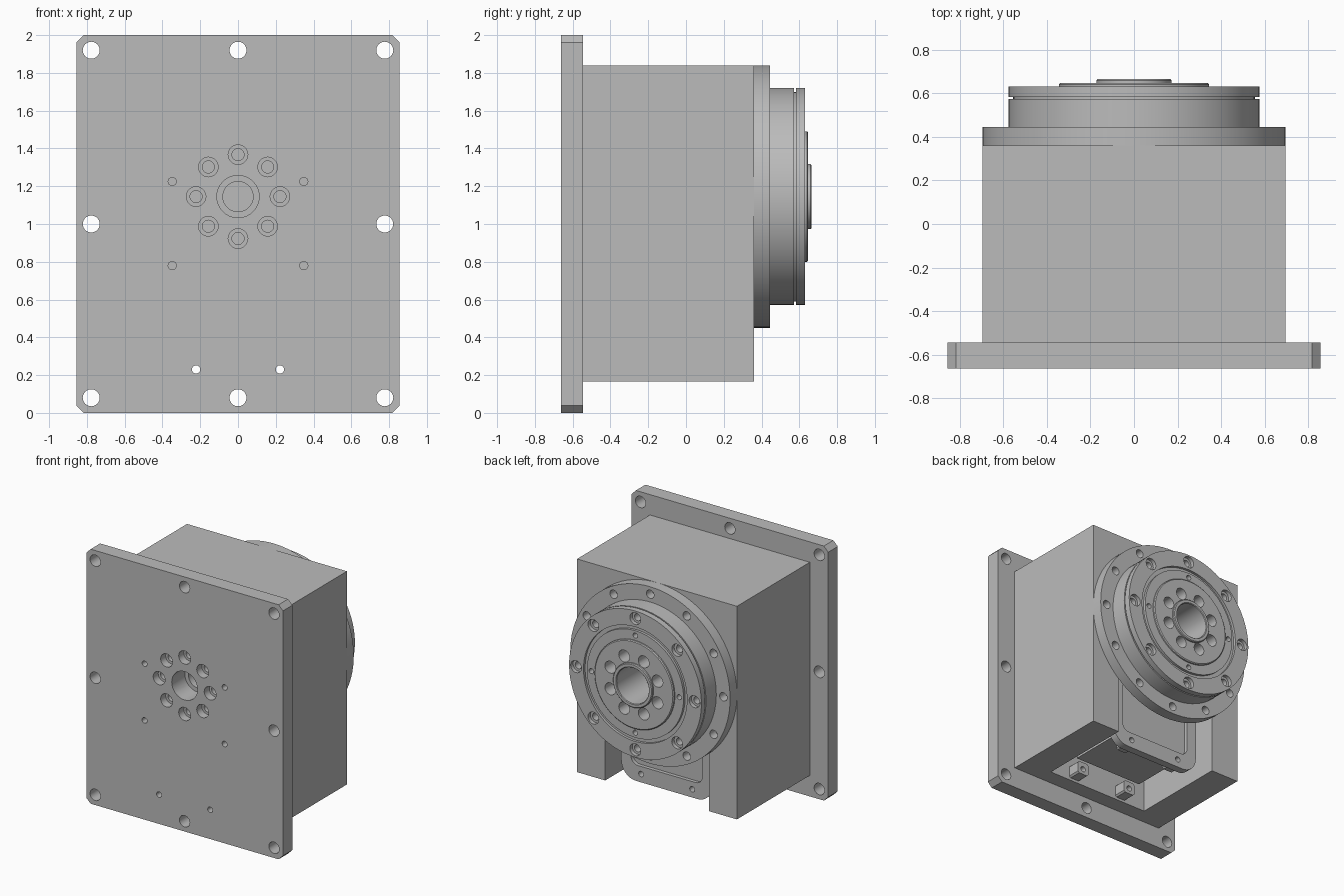
import bpy, bmesh
from math import sin, cos, pi, radians

cube = bpy.data.objects.get("Cube")
if cube:
    bpy.data.objects.remove(cube)

grey = bpy.data.materials.new("machined_grey")
grey.use_nodes = True
GREY = (0.5, 0.5, 0.5, 1)
grey.diffuse_color = GREY
grey.node_tree.nodes["Principled BSDF"].inputs["Base Color"].default_value = GREY

AXIS = 1.145  # height of the drive axis
parts = []


def lathe(bm, profile, x=0, z=AXIS, n=32):
    """Spin a closed (y, radius) loop about an axis along y."""
    rings = []
    for y, r in profile:
        if r == 0:
            rings.append([bm.verts.new((x, y, z))] * n)
        else:
            rings.append([bm.verts.new((x + r * cos(2 * pi * i / n), y, z + r * sin(2 * pi * i / n)))
                          for i in range(n)])
    for a, b in zip(rings, rings[1:] + rings[:1]):
        for i in range(n):
            j = (i + 1) % n
            corners = list(dict.fromkeys((a[i], a[j], b[j], b[i])))
            if len(corners) > 2:
                bm.faces.new(corners)


def prism(bm, x0, x1, y0, y1, z0, z1, r=0, segs=1):
    """Block along y whose four corners are chamfered or rounded by r."""
    outline = []
    for k, (cx, cz) in enumerate(((x1 - r, z1 - r), (x0 + r, z1 - r), (x0 + r, z0 + r), (x1 - r, z0 + r))):
        for s in range(segs + 1 if r else 1):
            a = (k + s / segs) * pi / 2
            outline.append((cx + r * cos(a), cz + r * sin(a)))
    front = [bm.verts.new((x, y0, z)) for x, z in outline]
    back = [bm.verts.new((x, y1, z)) for x, z in outline]
    bm.faces.new(front)
    bm.faces.new(back)
    n = len(outline)
    for i in range(n):
        j = (i + 1) % n
        bm.faces.new((front[i], front[j], back[j], back[i]))


def hole(bm, x, z, y0, y1, r, n=20):
    lathe(bm, [(y0, 0), (y0, r), (y1, r), (y1, 0)], x, z, n)


def bore(bm, x, z, y0, y1, r0, y2, r1, n=20):
    """Counterbored hole: wide from y0 to y1, narrow from y1 to y2."""
    lathe(bm, [(y0, 0), (y0, r0), (y1, r0), (y1, r1), (y2, r1), (y2, 0)], x, z, n)


def circle(count, radius, start=0):
    for i in range(count):
        a = radians(start) + 2 * pi * i / count
        yield radius * cos(a), AXIS + radius * sin(a)


def make(name, bm):
    bmesh.ops.recalc_face_normals(bm, faces=bm.faces)
    mesh = bpy.data.meshes.new(name)
    bm.to_mesh(mesh)
    bm.free()
    mesh.materials.append(grey)
    obj = bpy.data.objects.new(name, mesh)
    bpy.context.collection.objects.link(obj)
    return obj


def part(name, bm, *cutters):
    """Create a part and subtract the cutters from it."""
    obj = make(name, bm)
    for c in cutters:
        mod = obj.modifiers.new("cut", 'BOOLEAN')
        mod.operation = 'DIFFERENCE'
        mod.solver = 'EXACT'
        mod.object = c
    if cutters:
        bpy.context.view_layer.update()
        graph = bpy.context.evaluated_depsgraph_get()
        mesh = bpy.data.meshes.new_from_object(obj.evaluated_get(graph))
        obj.modifiers.clear()
        obj.data = mesh
    parts.append(obj)


# Holes entering from the front, shared by plate, body and cover
bm = bmesh.new()
bore(bm, 0, AXIS, -0.7, -0.5, 0.112, -0.3, 0.08, 32)
for x, z in circle(8, 0.222):
    bore(bm, x, z, -0.7, -0.6, 0.052, -0.42, 0.032)
for s in (-1, 1):
    for z in (0.78, 1.225):
        hole(bm, s * 0.348, z, -0.7, -0.58, 0.022, 16)
    hole(bm, s * 0.222, 0.23, -0.7, 0.5, 0.022, 16)
front_holes = make("front_hole_cutter", bm)

# Plate edge mounting holes
bm = bmesh.new()
for x in (-0.777, 0, 0.777):
    for z in (0.08, 1.0, 1.92):
        if x or z != 1.0:
            hole(bm, x, z, -0.7, -0.5, 0.045, 24)
mount_holes = make("mount_hole_cutter", bm)

bm = bmesh.new()
prism(bm, -0.855, 0.855, -0.663, -0.545, 0, 2, 0.038)
part("mounting_plate", bm, front_holes, mount_holes)

# Body with an open cavity at the bottom and back, and the drive bore
bm = bmesh.new()
prism(bm, -0.45, 0.45, -0.42, 0.4, 0.1, 0.85)
bore(bm, 0, AXIS, 0.4, 0.1, 0.14, -0.1, 0.11, 32)
cavity = make("cavity_cutter", bm)
bm = bmesh.new()
prism(bm, -0.695, 0.695, -0.545, 0.36, 0.165, 1.84)
part("body", bm, front_holes, cavity)

# Unit inside the cavity
bm = bmesh.new()
prism(bm, -0.3, 0.3, -0.3, 0.2, 0.285, 0.85)
part("inner_unit", bm)

# Recessed cover in the back slot
bm = bmesh.new()
prism(bm, -0.31, 0.31, 0.212, 0.3, 0.29, 0.8, 0.06, 6)
recess = make("cover_recess_cutter", bm)
bm = bmesh.new()
prism(bm, -0.395, 0.395, 0.18, 0.24, 0.165, 0.85, 0.13, 8)
part("rear_cover", bm, recess, front_holes)

# Small blocks holding the cover screws
for s, side in ((1, "left"), (-1, "right")):
    for y0, y1, where in ((-0.42, -0.32, "front"), (0.12, 0.18, "rear")):
        bm = bmesh.new()
        prism(bm, s * 0.222 - 0.05, s * 0.222 + 0.05, y0, y1, 0.185, 0.285, 0.012)
        part(f"{where}_screw_block_{side}", bm, front_holes)

# Round flange with twelve screw holes
bm = bmesh.new()
for x, z in circle(12, 0.636):
    hole(bm, x, z, 0.375, 0.5, 0.033)
flange_holes = make("flange_hole_cutter", bm)
bm = bmesh.new()
lathe(bm, [(0.36, 0.14), (0.36, 0.695), (0.445, 0.695), (0.445, 0.14)], n=96)
part("round_flange", bm, flange_holes)

# Gear housing with a side groove and counterbored screws
bm = bmesh.new()
for x, z in circle(8, 0.515):
    bore(bm, x, z, 0.7, 0.6, 0.047, 0.5, 0.028)
housing_holes = make("housing_hole_cutter", bm)
bm = bmesh.new()
lathe(bm, [(0.445, 0.42), (0.445, 0.575), (0.573, 0.575), (0.573, 0.555), (0.583, 0.555),
           (0.583, 0.575), (0.63, 0.575), (0.63, 0.45), (0.61, 0.45), (0.61, 0.42)], n=96)
part("gear_housing", bm, housing_holes)

# Rotating output hub with raised steps and a hollow centre
bm = bmesh.new()
for x, z in circle(8, 0.222, 22.5):
    hole(bm, x, z, 0.53, 0.7, 0.047)
for x, z in circle(4, 0.382):
    hole(bm, x, z, 0.57, 0.7, 0.02, 16)
hub_holes = make("hub_hole_cutter", bm)
bm = bmesh.new()
lathe(bm, [(0.445, 0.14), (0.445, 0.42), (0.63, 0.42), (0.63, 0.345), (0.641, 0.345), (0.647, 0.338),
           (0.647, 0.172), (0.659, 0.172), (0.665, 0.166), (0.665, 0.145), (0.66, 0.14)], n=96)
part("output_hub", bm, hub_holes)

# Remove the cutters, then smooth the round surfaces
for c in (front_holes, mount_holes, cavity, recess, flange_holes, housing_holes, hub_holes):
    bpy.data.objects.remove(c)
bpy.context.view_layer.update()
for o in parts:
    o.select_set(True)
bpy.context.view_layer.objects.active = parts[0]
bpy.ops.object.shade_smooth_by_angle(angle=radians(30))
